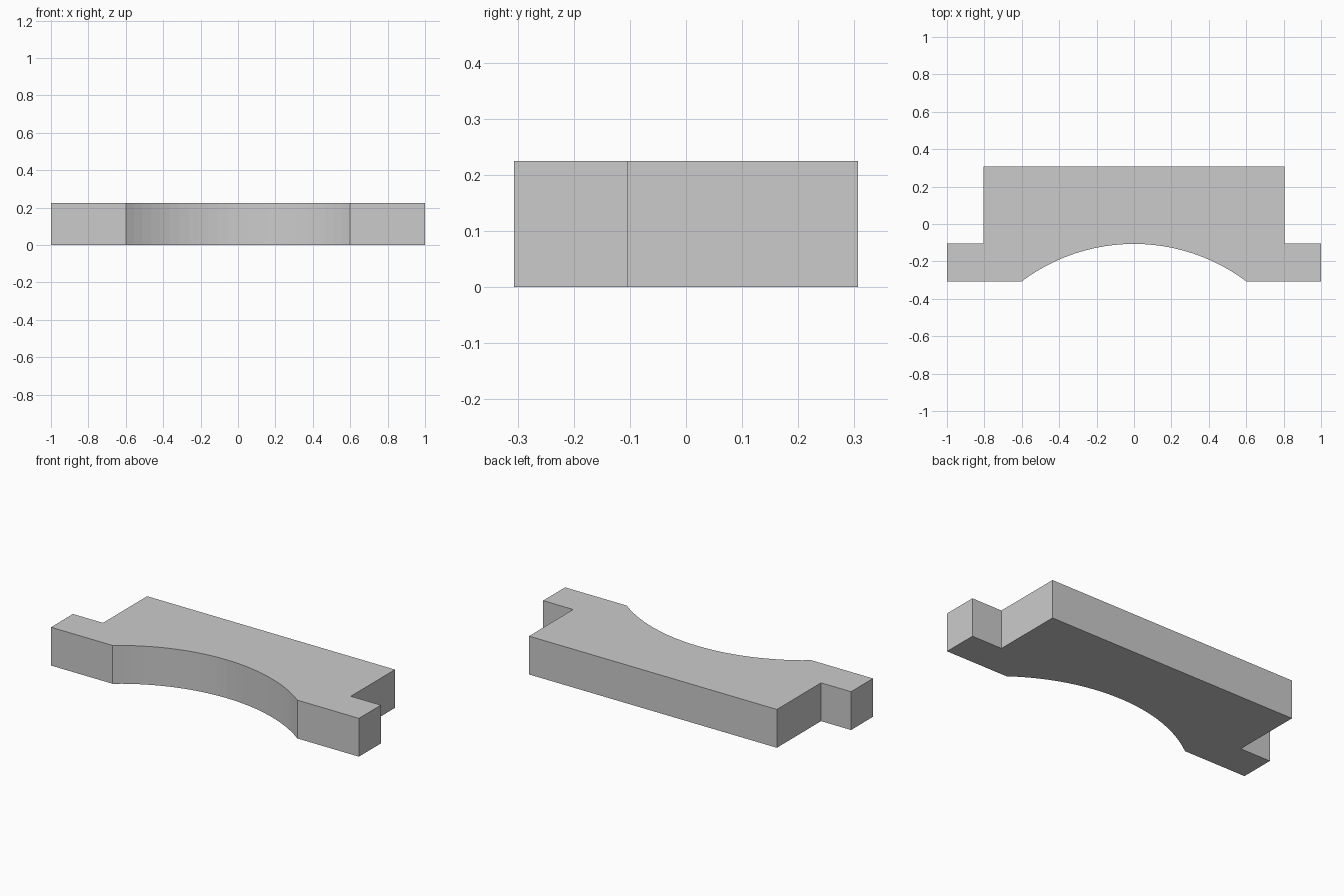
import bpy, bmesh, math

old = bpy.data.objects.get("Cube")
if old:
    bpy.data.objects.remove(old, do_unlink=True)

HEIGHT = 0.225
FRONT, BACK = -0.3065, 0.3065
TAB_BACK = -0.103
BODY_X, TAB_X = 0.805, 1.0
RADIUS, ARC_X, SEGMENTS = 1.0, 0.6, 24

# Plain grey material
grey = bpy.data.materials.new("plain_grey")
grey.use_nodes = True
colour = (0.6, 0.6, 0.6, 1)
grey.diffuse_color = colour
grey.node_tree.nodes["Principled BSDF"].inputs["Base Color"].default_value = colour

# Plan outline: concave front arc, then the stepped end tabs and straight back
half_angle = math.asin(ARC_X / RADIUS)
centre_y = FRONT - RADIUS * math.cos(half_angle)
outline = []
for i in range(SEGMENTS + 1):
    a = half_angle * (2 * i / SEGMENTS - 1)
    outline.append((RADIUS * math.sin(a), centre_y + RADIUS * math.cos(a)))
right_end = [(TAB_X, FRONT), (TAB_X, TAB_BACK), (BODY_X, TAB_BACK), (BODY_X, BACK)]
outline += right_end + [(-x, y) for x, y in reversed(right_end)]

# Extrude the outline into a solid block
bm = bmesh.new()
base = bm.faces.new([bm.verts.new((x, y, 0)) for x, y in outline])
result = bmesh.ops.extrude_face_region(bm, geom=[base], use_keep_orig=True)
top = [v for v in result["geom"] if isinstance(v, bmesh.types.BMVert)]
bmesh.ops.translate(bm, vec=(0, 0, HEIGHT), verts=top)
bmesh.ops.recalc_face_normals(bm, faces=bm.faces)

mesh = bpy.data.meshes.new("arched_block")
bm.to_mesh(mesh)
bm.free()
mesh.materials.append(grey)
block = bpy.data.objects.new("arched_block", mesh)
bpy.context.collection.objects.link(block)
